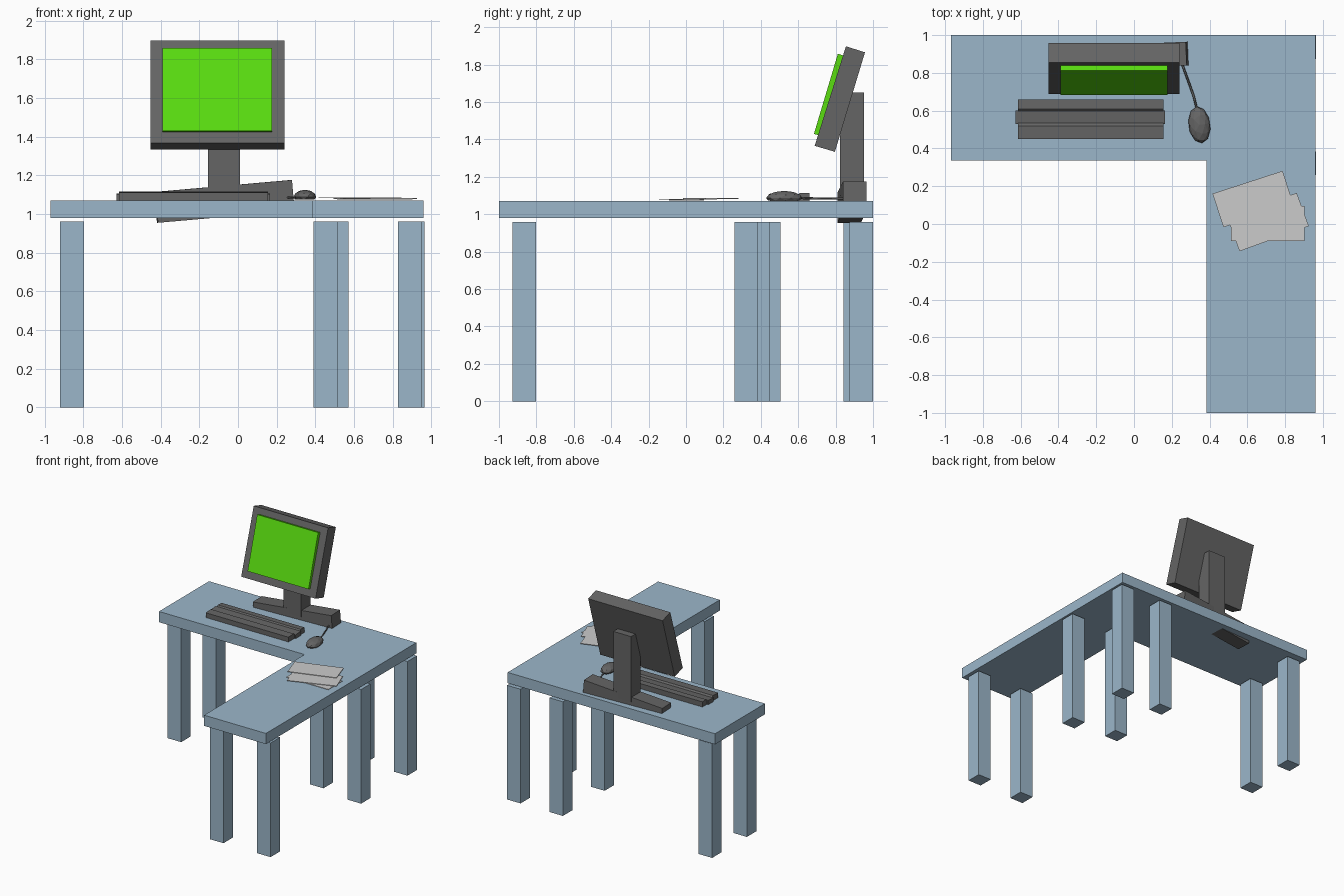
import bpy, bmesh
from math import radians
from mathutils import Matrix, Vector, Euler

if "Cube" in bpy.data.objects:
    bpy.data.objects.remove(bpy.data.objects["Cube"])


def material(name, rgb):
    m = bpy.data.materials.new(name)
    m.diffuse_color = (*rgb, 1)
    m.use_nodes = True
    m.node_tree.nodes["Principled BSDF"].inputs["Base Color"].default_value = m.diffuse_color
    return m


BLUE = material("desk_blue", (0.33, 0.47, 0.59))
DARK = material("dark_plastic", (0.13, 0.13, 0.13))
GREEN = material("screen_green", (0.10, 0.72, 0.005))


def finish(name, bm, mat=None):
    bmesh.ops.recalc_face_normals(bm, faces=bm.faces)
    mesh = bpy.data.meshes.new(name)
    bm.to_mesh(mesh)
    bm.free()
    ob = bpy.data.objects.new(name, mesh)
    bpy.context.collection.objects.link(ob)
    if mat:
        mesh.materials.append(mat)
    return ob


def box(name, centre, size, mat=None, rot=(0, 0, 0)):
    bm = bmesh.new()
    bmesh.ops.create_cube(bm, size=1, matrix=Matrix.LocRotScale(
        Vector(centre), Euler([radians(a) for a in rot]), Vector(size)))
    return finish(name, bm, mat)


def prism(name, points, direction, mat=None):
    """Extrude a closed 3D outline along a direction."""
    bm = bmesh.new()
    face = bm.faces.new([bm.verts.new(p) for p in points])
    ext = bmesh.ops.extrude_face_region(bm, geom=[face])
    verts = [g for g in ext["geom"] if isinstance(g, bmesh.types.BMVert)]
    bmesh.ops.translate(bm, verts=verts, vec=direction)
    return finish(name, bm, mat)


def side_prism(name, x0, x1, profile, mat=None):
    """Extrude a (y, z) profile along x."""
    return prism(name, [(x0, y, z) for y, z in profile], (x1 - x0, 0, 0), mat)


# L-shaped desk top
outline = [(-0.97, 1), (-0.97, 0.335), (0.385, 0.335), (0.385, -1), (0.96, -1), (0.96, 1)]
prism("desk_top", [(x, y, 0.98) for x, y in outline], (0, 0, 0.09), BLUE)

# Eight square legs: left pair, front pair, corner group
legs = {"left_back": (-0.858, 0.905), "left_front": (-0.858, 0.443),
        "front_left": (0.452, -0.865), "front_right": (0.89, -0.865),
        "corner_back_right": (0.902, 0.937), "corner_front_right": (0.902, 0.321),
        "corner_back_left": (0.508, 0.937), "corner_inner": (0.508, 0.383)}
for name, (x, y) in legs.items():
    box(f"leg_{name}", (x, y, 0.48), (0.125, 0.125, 0.96), BLUE)

# Monitor: tilted foot, upright, leaning casing and screen
box("monitor_foot", (-0.07, 0.887, 1.065), (0.71, 0.125, 0.16), DARK, (0, -5, 2.5))
box("monitor_stand", (-0.072, 0.887, 1.375), (0.165, 0.128, 0.55), DARK)
side_prism("monitor_casing", -0.452, 0.24,
           [(0.855, 1.898), (0.957, 1.866), (0.796, 1.334), (0.688, 1.366)], DARK)
side_prism("monitor_screen", -0.39, 0.177,
           [(0.812, 1.858), (0.85, 1.846), (0.722, 1.418), (0.684, 1.43)], GREEN)

# Keyboard: body with raised front and back bars, wider key bed between
side_prism("keyboard_body", -0.615, 0.155,
           [(0.45, 1.068), (0.45, 1.11), (0.52, 1.113), (0.54, 1.098),
            (0.59, 1.098), (0.61, 1.115), (0.66, 1.113), (0.66, 1.068)], DARK)
side_prism("keyboard_key_bed", -0.627, 0.165,
           [(0.53, 1.068), (0.53, 1.102), (0.60, 1.106), (0.60, 1.068)], DARK)

# Mouse: faceted dome
bm = bmesh.new()
bmesh.ops.create_icosphere(bm, subdivisions=2, radius=1)
for v in bm.verts:
    v.co.z = max(v.co.z, -0.35)
bmesh.ops.transform(bm, verts=bm.verts, matrix=Matrix.LocRotScale(
    Vector((0.346, 0.525, 1.087)), Euler((0, 0, radians(8))), Vector((0.058, 0.098, 0.038))))
finish("mouse", bm, DARK)

# Mouse cable: straight low-poly cord running to the foot
curve = bpy.data.curves.new("mouse_cable", "CURVE")
curve.dimensions = "3D"
curve.bevel_depth = 0.006
curve.bevel_resolution = 0
path = [(0.335, 0.60, 1.087), (0.315, 0.68, 1.085), (0.25, 0.86, 1.085)]
spline = curve.splines.new("POLY")
spline.points.add(len(path) - 1)
for p, co in zip(spline.points, path):
    p.co = (*co, 1)
curve.materials.append(DARK)
bpy.context.collection.objects.link(bpy.data.objects.new("mouse_cable", curve))

# Three overlapping paper sheets
for i, (x, y, angle) in enumerate([(0.708, 0.003, 0), (0.71, 0.01, 20), (0.63, 0.132, 18)]):
    box(f"paper_{i + 1}", (x, y, 1.076 + 0.004 * i), (0.39, 0.187, 0.004), None, (0, 0, angle))
